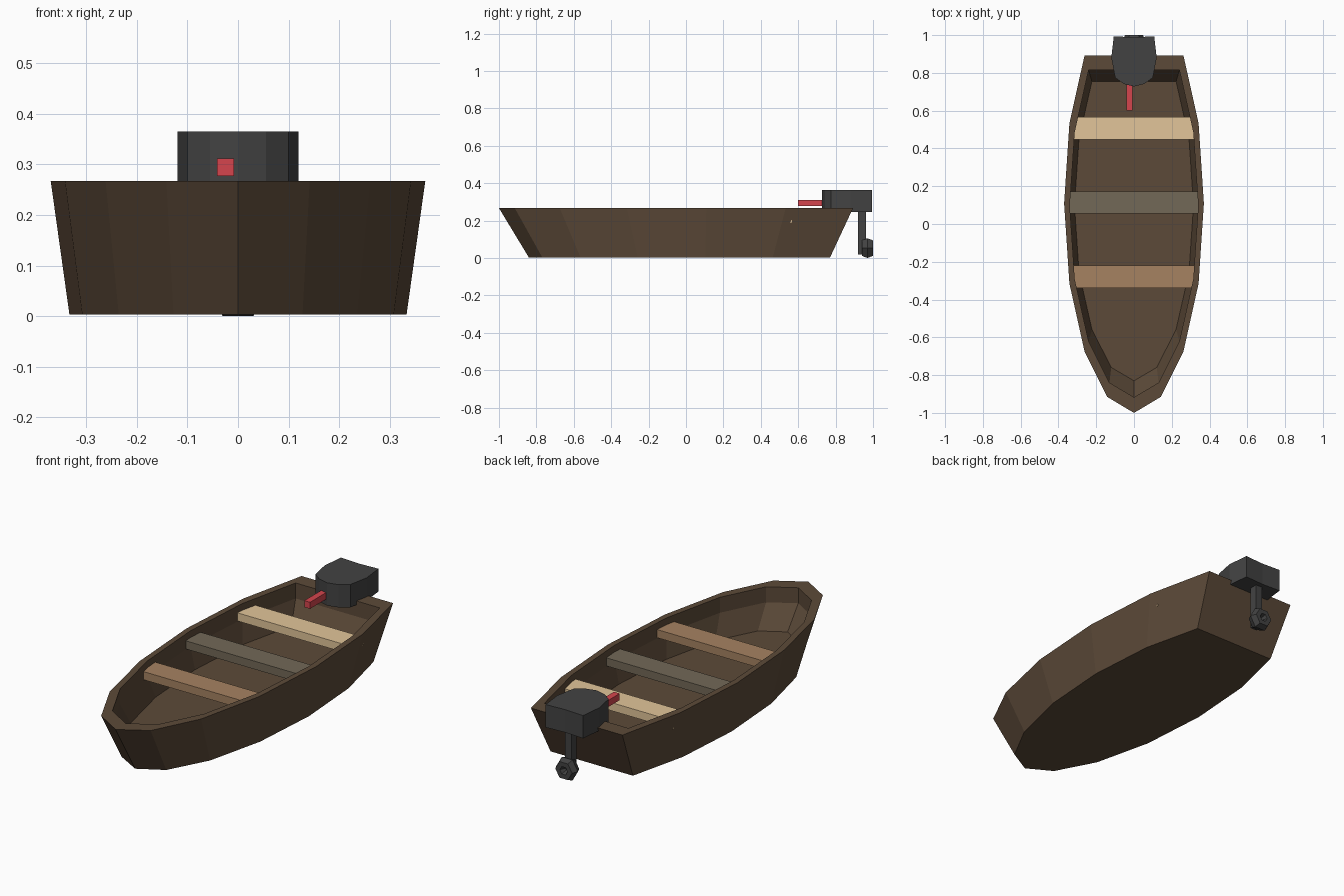
import bpy, bmesh, math

if "Cube" in bpy.data.objects:
    bpy.data.objects.remove(bpy.data.objects["Cube"])


def material(name, r, g, b):
    m = bpy.data.materials.new(name)
    m.diffuse_color = (r, g, b, 1)
    m.use_nodes = True
    m.node_tree.nodes["Principled BSDF"].inputs["Base Color"].default_value = m.diffuse_color
    return m


def make_object(name, bm, mat):
    bmesh.ops.recalc_face_normals(bm, faces=bm.faces)
    me = bpy.data.meshes.new(name)
    bm.to_mesh(me)
    bm.free()
    me.materials.append(mat)
    ob = bpy.data.objects.new(name, me)
    bpy.context.collection.objects.link(ob)
    return ob


def box(name, x, y, z, mat):
    bm = bmesh.new()
    bmesh.ops.create_cube(bm, size=1)
    for v in bm.verts:
        v.co = [(lo + hi) / 2 + c * (hi - lo) for c, (lo, hi) in zip(v.co, (x, y, z))]
    return make_object(name, bm, mat)


def bridge(bm, rings):
    """Join rings with quads and cap both ends."""
    n = len(rings[0])
    for lower, upper in zip(rings, rings[1:]):
        for i in range(n):
            j = (i + 1) % n
            bm.faces.new((lower[i], lower[j], upper[j], upper[i]))
    bm.faces.new(rings[0])
    bm.faces.new(rings[-1])


wood = material("dark_wood", 0.107, 0.068, 0.040)
metal = material("dark_metal", 0.055, 0.055, 0.055)
red = material("red_grip", 0.66, 0.06, 0.075)
tan = material("tan_wood", 0.38, 0.225, 0.12)
olive = material("olive_wood", 0.17, 0.14, 0.095)
pale = material("pale_wood", 0.76, 0.56, 0.32)


# Hull: half-ellipse outlines cut off at the stern, 22.5 degrees per side
def outline(bm, half_width, bow, stern, z):
    radius = (stern - bow) / (1 + math.sin(math.pi / 4))
    centre = bow + radius
    ring = []
    for i in range(13):
        a = math.radians(45 - 22.5 * i)
        ring.append(bm.verts.new((half_width * math.cos(a), centre + radius * math.sin(a), z)))
    return ring


bm = bmesh.new()
bridge(bm, [outline(bm, 0.333, -0.84, 0.77, 0.003),     # outer bottom
            outline(bm, 0.37, -1.0, 0.893, 0.267),      # outer rim
            outline(bm, 0.34, -0.917, 0.814, 0.267),    # inner rim
            outline(bm, 0.34, -0.917, 0.814, 0.187),    # foot of upright lip
            outline(bm, 0.315, -0.83, 0.755, 0.072)])   # floor
make_object("hull", bm, wood)

# Seats
for name, half, y0, mat in (("front_seat", 0.322, -0.338, tan),
                            ("middle_seat", 0.342, 0.055, olive),
                            ("rear_seat", 0.322, 0.448, pale)):
    box(name, (-half, half), (y0, y0 + 0.118), (0.19, 0.232), mat)

# Motor housing: mirrored profile, extruded upwards
half = [(0.055, 0.742), (0.10, 0.775), (0.12, 0.88), (0.107, 0.994)]
profile = [(0, 0.728)] + half + [(0, 0.988)] + [(-x, y) for x, y in reversed(half)]
bm = bmesh.new()
bridge(bm, [[bm.verts.new((x, y, z)) for x, y in profile] for z in (0.247, 0.365)])
make_object("motor_housing", bm, metal)

# Drive shaft and steering handle
box("motor_shaft", (-0.019, 0.019), (0.92, 0.963), (0.02, 0.25), metal)
box("steering_handle", (-0.041, -0.008), (0.60, 0.75), (0.277, 0.311), red)

# Propeller: six-sided ring facing backwards
bpy.ops.mesh.primitive_torus_add(major_segments=6, minor_segments=6,
                                 major_radius=0.035, minor_radius=0.026,
                                 location=(0, 0.97, 0.053),
                                 rotation=(math.pi / 2, 0, 0))
propeller = bpy.context.object
propeller.name = "propeller"
propeller.scale = (1, 1, 1.3)
propeller.data.materials.append(metal)
